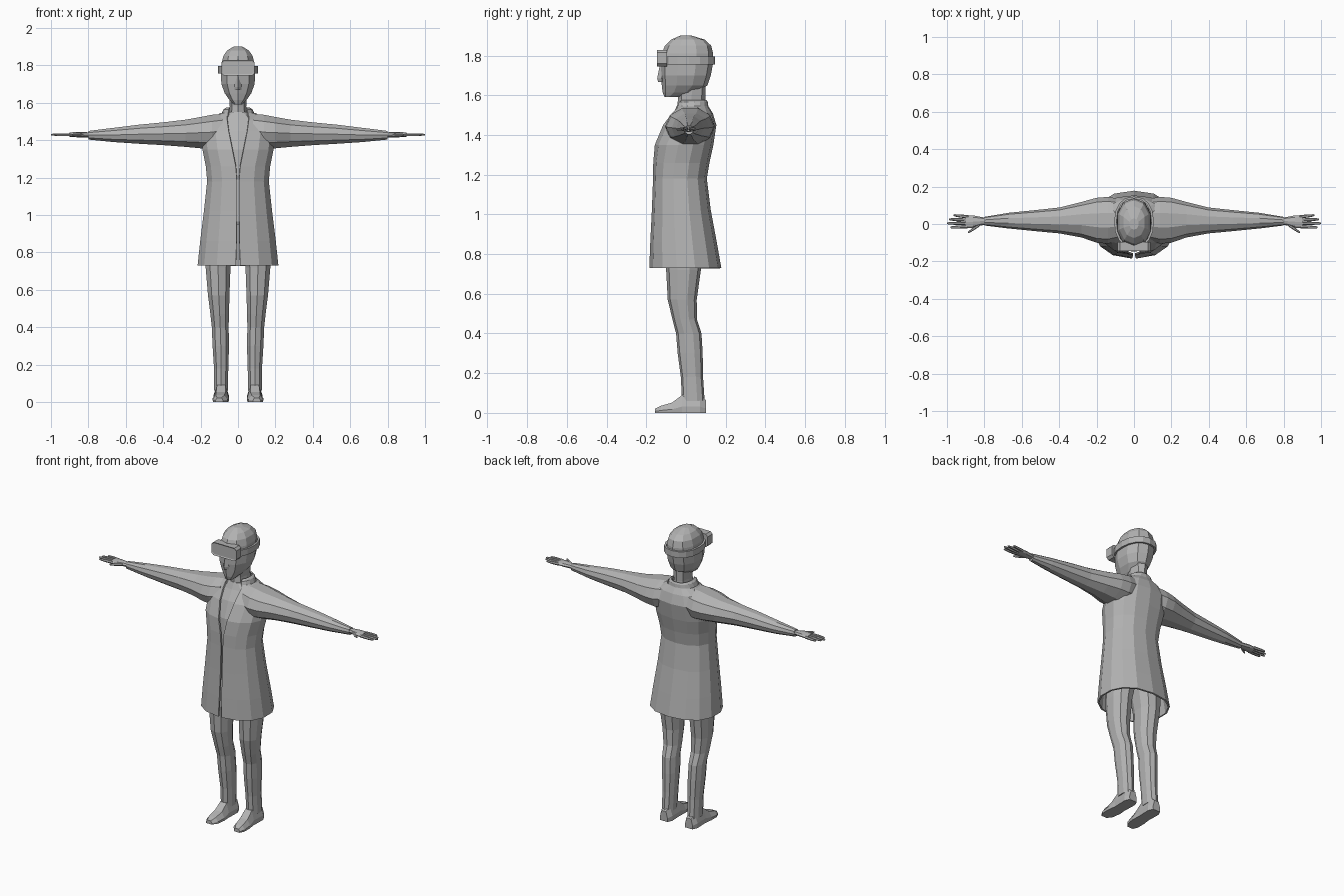
import bpy, bmesh, math
from mathutils import Vector, Matrix

grey = bpy.data.materials.new("plain_grey")
grey.diffuse_color = (0.45, 0.45, 0.45, 1)


def finish(bm, name, thick=0):
    bmesh.ops.recalc_face_normals(bm, faces=bm.faces)
    me = bpy.data.meshes.new(name)
    bm.to_mesh(me)
    bm.free()
    me.materials.append(grey)
    ob = bpy.data.objects.new(name, me)
    bpy.context.collection.objects.link(ob)
    if thick:
        mod = ob.modifiers.new("thickness", "SOLIDIFY")
        mod.thickness = thick
        mod.offset = -1
    return ob


def loft(name, rings, caps=True, closed=True, thick=0, flip=1):
    """Skin a list of point rings; flip=-1 mirrors across x."""
    bm = bmesh.new()
    rows = [[bm.verts.new((flip * p[0], p[1], p[2])) for p in r] for r in rings]
    n = len(rows[0])
    for a, b in zip(rows, rows[1:]):
        for i in range(n if closed else n - 1):
            j = (i + 1) % n
            bm.faces.new((a[i], a[j], b[j], b[i]))
    if caps:
        bm.faces.new(rows[0])
        bm.faces.new(rows[-1])
    return finish(bm, name, thick)


def spow(v, p):
    return math.copysign(abs(v) ** p, v)


def zring(z, x0, x1, y0, y1, n=10, p=0.9):
    """Horizontal rounded ring, first point at the front."""
    cx, cy, rx, ry = (x0 + x1) / 2, (y0 + y1) / 2, (x1 - x0) / 2, (y1 - y0) / 2
    ts = [2 * math.pi * i / n for i in range(n)]
    return [(cx + rx * spow(math.sin(t), p), cy - ry * spow(math.cos(t), p), z) for t in ts]


def xring(x, z0, z1, y0, y1, n=10):
    """Vertical ring across an arm."""
    return [(x, q[1], q[0]) for q in zring(0, z0, z1, y0, y1, n, 1)]


def open_ring(z, hw, y0, y1, gap, n=14):
    """Horizontal ring left open at the front by a gap."""
    cy, ry = (y0 + y1) / 2, (y1 - y0) / 2
    s = math.asin(min(1, (gap / hw) ** (1 / 0.85)))
    ts = [s + (2 * math.pi - 2 * s) * i / n for i in range(n + 1)]
    return [(hw * spow(math.sin(t), 0.85), cy - ry * spow(math.cos(t), 0.9), z) for t in ts]


# Coat: z, half width, front y, back y, front gap
coat = [(0.73, 0.22, -0.185, 0.178, 0.012), (0.86, 0.206, -0.18, 0.155, 0.008),
        (1.02, 0.186, -0.172, 0.125, 0.006), (1.18, 0.168, -0.166, 0.105, 0.006),
        (1.26, 0.175, -0.165, 0.118, 0.012), (1.35, 0.192, -0.158, 0.138, 0.03),
        (1.45, 0.19, -0.118, 0.153, 0.05), (1.51, 0.15, -0.075, 0.135, 0.058),
        (1.545, 0.095, -0.05, 0.112, 0.06)]
loft("coat", [open_ring(*c) for c in coat], False, False, 0.01)

# Collar standing around the neck
loft("collar", [open_ring(1.525, 0.095, -0.06, 0.115, 0.055),
                open_ring(1.565, 0.078, -0.05, 0.11, 0.05),
                open_ring(1.575, 0.062, -0.04, 0.104, 0.045)], False, False, 0.008)

# Shirt under the coat
shirt = [(0.95, 0.165, -0.145, 0.1), (1.18, 0.145, -0.148, 0.085), (1.35, 0.165, -0.138, 0.115),
         (1.45, 0.165, -0.1, 0.13), (1.51, 0.125, -0.062, 0.115), (1.55, 0.06, -0.045, 0.1)]
loft("shirt", [zring(z, -w, w, a, b, 14) for z, w, a, b in shirt])

# Neck
loft("neck", [zring(1.5, -0.05, 0.05, -0.05, 0.1, 8), zring(1.58, -0.044, 0.044, -0.04, 0.097, 8),
              zring(1.66, -0.05, 0.05, -0.04, 0.1, 8)])

# Head: z, half width, front y, back y
head = [(1.59, 0.022, -0.108, -0.045), (1.615, 0.048, -0.118, 0.06), (1.65, 0.074, -0.122, 0.108),
        (1.70, 0.093, -0.128, 0.125), (1.76, 0.096, -0.128, 0.136), (1.81, 0.092, -0.122, 0.137),
        (1.85, 0.082, -0.106, 0.127), (1.88, 0.06, -0.075, 0.095), (1.90, 0.024, -0.03, 0.03)]
loft("head", [zring(z, -w, w, a, b, 10) for z, w, a, b in head])

# Nose
loft("nose", [zring(1.668, -0.018, 0.018, -0.141, -0.1, 4, 1),
              zring(1.685, -0.02, 0.02, -0.145, -0.1, 4, 1),
              zring(1.75, -0.008, 0.008, -0.132, -0.1, 4, 1)])

# Goggle strap and goggles
loft("goggle_strap", [open_ring(1.755, 0.106, -0.125, 0.147, 0.05),
                      open_ring(1.795, 0.106, -0.125, 0.147, 0.05)], False, False, 0.012)


def box(name, size, loc, bevel=0):
    bm = bmesh.new()
    bmesh.ops.create_cube(bm, size=1, matrix=Matrix.Translation(loc) @ Matrix.Diagonal((*size, 1)))
    if bevel:
        bmesh.ops.bevel(bm, geom=[e for e in bm.edges if abs((e.verts[0].co - e.verts[1].co).y) > 0.01],
                        offset=bevel, segments=1, affect='EDGES')
    front = [f for f in bm.faces if f.calc_center_median().y < loc[1] - size[1] * 0.49]
    bmesh.ops.inset_region(bm, faces=front, thickness=0.008, depth=-0.004)
    finish(bm, name)


box("goggles", (0.178, 0.05, 0.084), (0, -0.12, 1.787), 0.014)

# Arm: x, low z, high z, front y, back y
arm = [(0.08, 1.36, 1.545, -0.09, 0.135), (0.14, 1.345, 1.54, -0.105, 0.145),
       (0.2, 1.352, 1.528, -0.10, 0.14), (0.28, 1.36, 1.513, -0.072, 0.118),
       (0.4, 1.37, 1.498, -0.05, 0.088), (0.53, 1.378, 1.485, -0.038, 0.074),
       (0.67, 1.388, 1.467, -0.024, 0.06), (0.8, 1.402, 1.45, -0.008, 0.038)]
# Palm in the same form
palm = [(0.78, 1.415, 1.44, -0.002, 0.032), (0.82, 1.414, 1.443, -0.008, 0.038),
        (0.86, 1.415, 1.444, -0.022, 0.046), (0.90, 1.418, 1.441, -0.022, 0.046)]
# Fingers: start x, start y, end x, end y
fingers = [(0.885, 0.038, 0.965, 0.047), (0.89, 0.021, 0.99, 0.025), (0.89, 0.003, 1.0, 0.004),
           (0.89, -0.014, 0.982, -0.018), (0.825, -0.004, 0.888, -0.046)]

# Leg: z, inner x, outer x, front y, back y
leg = [(0.98, 0.0, 0.165, -0.11, 0.09), (0.84, 0.012, 0.178, -0.108, 0.09),
       (0.72, 0.037, 0.176, -0.1, 0.075), (0.57, 0.043, 0.163, -0.092, 0.054),
       (0.47, 0.046, 0.15, -0.068, 0.055), (0.40, 0.048, 0.142, -0.05, 0.078),
       (0.30, 0.046, 0.138, -0.042, 0.084), (0.18, 0.05, 0.13, -0.026, 0.086),
       (0.06, 0.053, 0.13, -0.02, 0.094)]
# Foot: y, centre x, half width, top z
foot = [(0.1, 0.09, 0.026, 0.065), (0.07, 0.09, 0.04, 0.09), (-0.02, 0.09, 0.037, 0.09),
        (-0.07, 0.092, 0.042, 0.052), (-0.125, 0.096, 0.038, 0.036), (-0.155, 0.1, 0.02, 0.022)]

for side, s in (("left", 1), ("right", -1)):
    loft(side + "_sleeve", [xring(*a) for a in arm], flip=s)
    loft(side + "_palm", [xring(*a, 8) for a in palm], flip=s)
    for k, (xa, ya, xb, yb) in enumerate(fingers):
        rings = []
        for t, r in ((0, 0.009), (0.55, 0.0085), (0.92, 0.006), (1, 0.003)):
            x, y = xa + (xb - xa) * t, ya + (yb - ya) * t
            rings.append(xring(x, 1.429 - r, 1.429 + r, y - r, y + r, 6))
        loft(f"{side}_finger_{k + 1}", rings, flip=s)
    loft(side + "_trouser_leg", [zring(*a) for a in leg], flip=s)
    loft(side + "_shoe", [[(c - w, y, 0), (c + w, y, 0), (c + w * 1.05, y, h * 0.35),
                           (c + w * 0.6, y, h), (c - w * 0.6, y, h), (c - w * 1.05, y, h * 0.35)]
                          for y, c, w, h in foot], flip=s)
